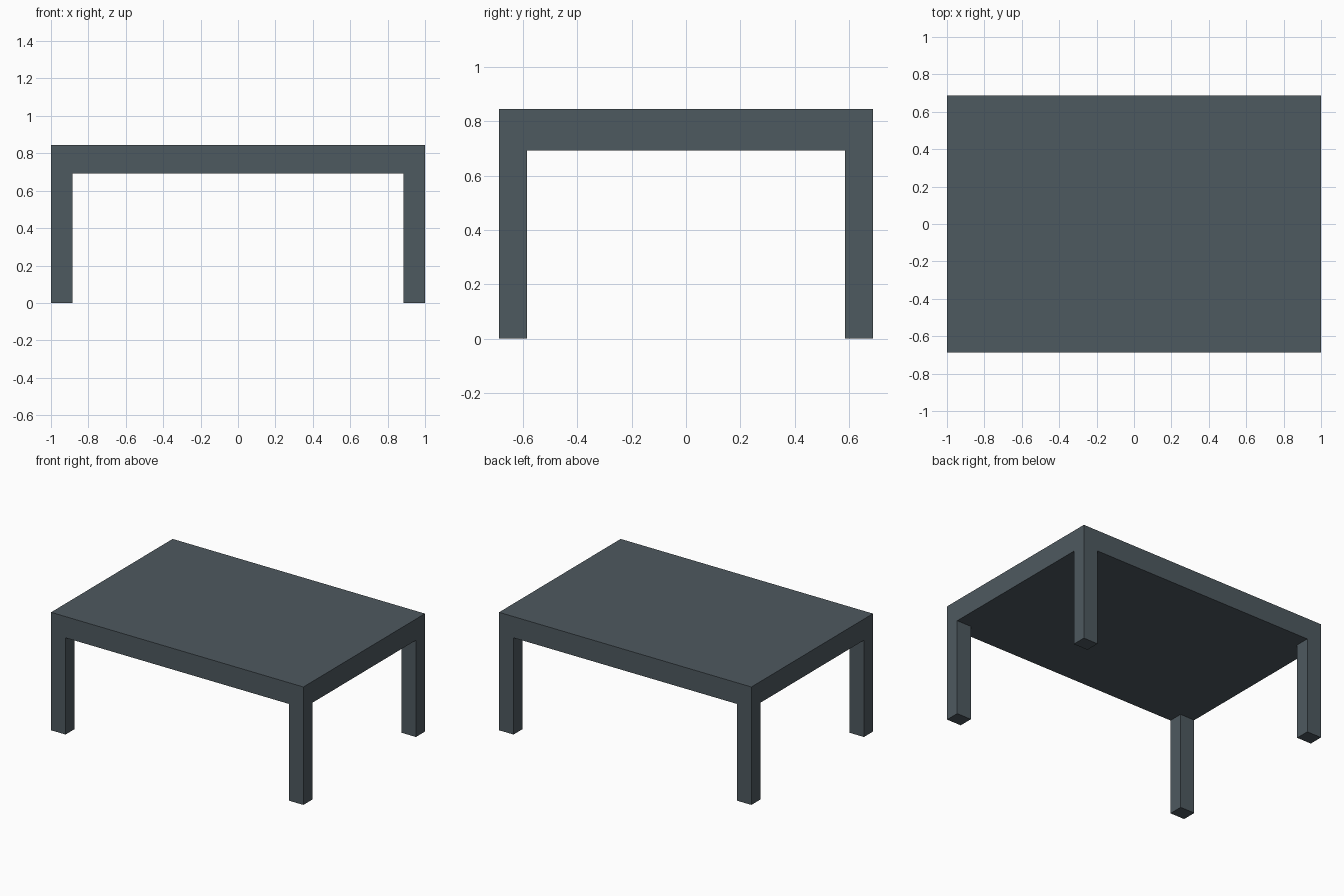
import bpy

if "Cube" in bpy.data.objects:
    bpy.data.objects.remove(bpy.data.objects["Cube"])

HALF_X, HALF_Y = 1.0, 0.688      # table half sizes
UNDER, TOP = 0.693, 0.845        # slab underside and top
LEG_X, LEG_Y = 0.115, 0.102      # leg cross-section

slate = bpy.data.materials.new("slate_grey")
slate.diffuse_color = (0.076, 0.100, 0.115, 1)
slate.use_nodes = True
slate.node_tree.nodes["Principled BSDF"].inputs["Base Color"].default_value = slate.diffuse_color


def box(name, size, centre):
    bpy.ops.mesh.primitive_cube_add(size=1, location=centre)
    ob = bpy.context.object
    ob.name = name
    ob.scale = size
    bpy.ops.object.transform_apply(location=False, rotation=False, scale=True)
    ob.data.materials.append(slate)
    return ob


# Thick solid table top
box("table_top", (2 * HALF_X, 2 * HALF_Y, TOP - UNDER), (0, 0, (TOP + UNDER) / 2))

# Four corner legs, flush with the outer faces of the top
for side, sx in (("left", -1), ("right", 1)):
    for end, sy in (("front", -1), ("back", 1)):
        box(f"{end}_{side}_leg", (LEG_X, LEG_Y, UNDER),
            (sx * (HALF_X - LEG_X / 2), sy * (HALF_Y - LEG_Y / 2), UNDER / 2))
